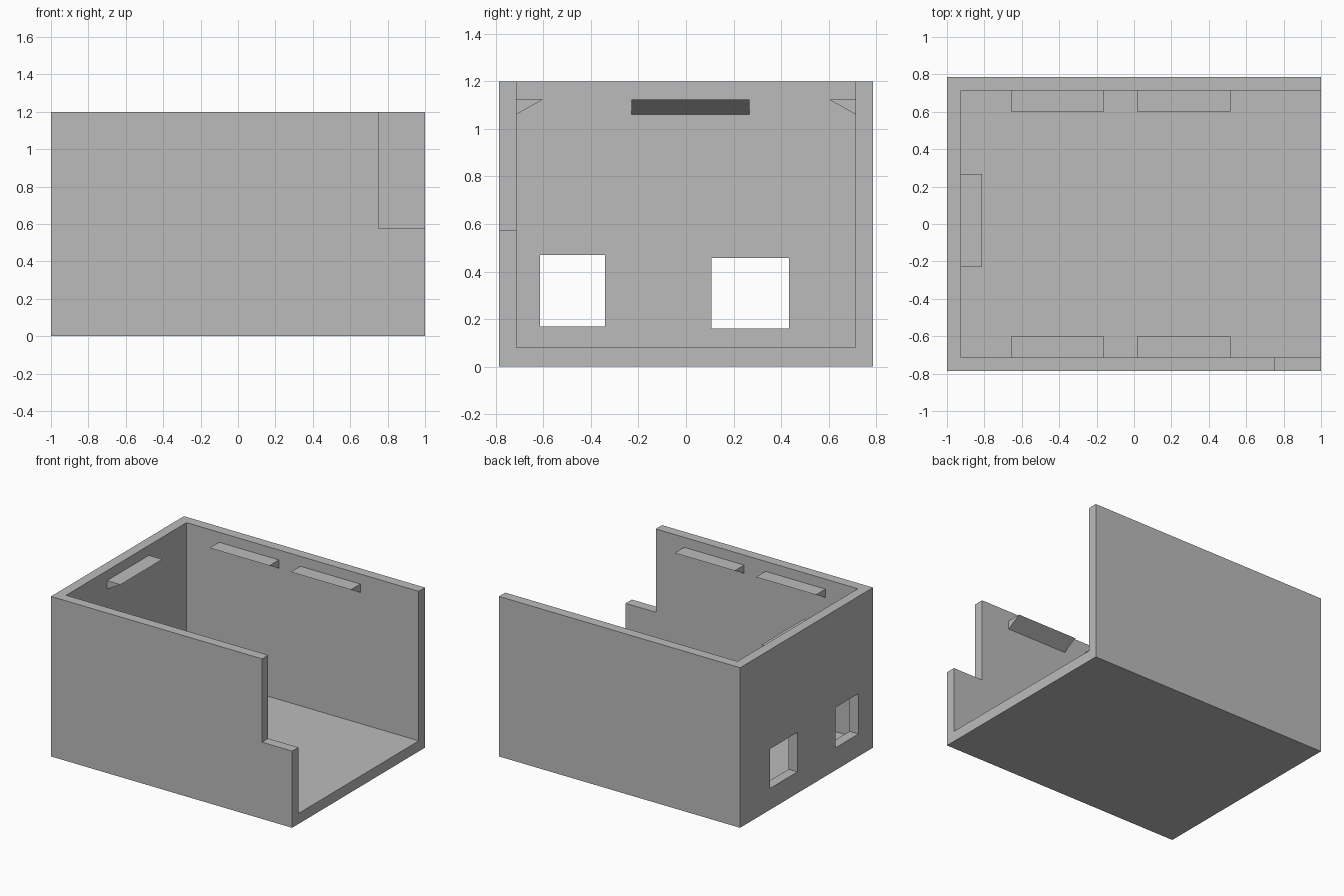
import bpy
from mathutils import Matrix, Vector
from math import pi

cube = bpy.data.objects.get("Cube")
if cube:
    bpy.data.objects.remove(cube)

HALF_X, HALF_Y, HEIGHT, WALL = 1.0, 0.787, 1.2, 0.074

grey = bpy.data.materials.new("plain grey")
grey.use_nodes = True
grey.diffuse_color = (0.5, 0.5, 0.5, 1)
grey.node_tree.nodes["Principled BSDF"].inputs["Base Color"].default_value = (0.5, 0.5, 0.5, 1)


def add_mesh(name, verts, faces):
    mesh = bpy.data.meshes.new(name)
    mesh.from_pydata(verts, [], faces)
    mesh.materials.append(grey)
    obj = bpy.data.objects.new(name, mesh)
    bpy.context.collection.objects.link(obj)
    return obj


def prism(name, profile, start, end, place=Matrix()):
    """Extrude a counter-clockwise (y, z) profile along x."""
    n = len(profile)
    verts = [place @ Vector((x, y, z)) for x in (start, end) for y, z in profile]
    faces = [tuple(reversed(range(n))), tuple(range(n, 2 * n))]
    faces += [(i, (i + 1) % n, n + (i + 1) % n, n + i) for i in range(n)]
    return add_mesh(name, verts, faces)


def box(name, x0, x1, y0, y1, z0, z1):
    return prism(name, [(y0, z0), (y1, z0), (y1, z1), (y0, z1)], x0, x1)


def cut(target, *limits):
    """Subtract a box from the target and discard the cutter."""
    cutter = box("cutter", *limits)
    cutter.hide_render = True
    mod = target.modifiers.new("cut", "BOOLEAN")
    mod.operation, mod.solver, mod.object = "DIFFERENCE", "EXACT", cutter
    bpy.context.view_layer.objects.active = target
    bpy.ops.object.modifier_apply(modifier=mod.name)
    bpy.data.objects.remove(cutter)


# Open-topped shell, also open at one end
shell = box("shell", -HALF_X, HALF_X, -HALF_Y, HALF_Y, 0, HEIGHT)
inner_x, inner_y = HALF_X - WALL, HALF_Y - WALL
cut(shell, -inner_x, 2, -inner_y, inner_y, 0.079, 2)

# Notch in the front wall beside the open end
cut(shell, 0.75, 2, -1, -0.6, 0.575, 2)

# Two window openings in the end wall
cut(shell, -2, -0.8, -0.615, -0.34, 0.168, 0.47)
cut(shell, -2, -0.8, 0.107, 0.433, 0.16, 0.456)

# Wedge ledges: flat on top, sloping back to the wall underneath
def ledge(name, start, end, wall, place=Matrix()):
    tri = [(wall, 1.125), (wall - 0.112, 1.125), (wall, 1.062)]
    prism(name, tri, start, end, place)


half_turn = Matrix.Rotation(pi, 4, "Z")
quarter_turn = Matrix.Rotation(pi / 2, 4, "Z")
for label, x0, x1 in (("inner", -0.657, -0.16), ("outer", 0.017, 0.515)):
    ledge(f"back_ledge_{label}", x0, x1, inner_y)
    ledge(f"front_ledge_{label}", -x1, -x0, inner_y, half_turn)
ledge("end_ledge", -0.23, 0.267, inner_x, quarter_turn)
